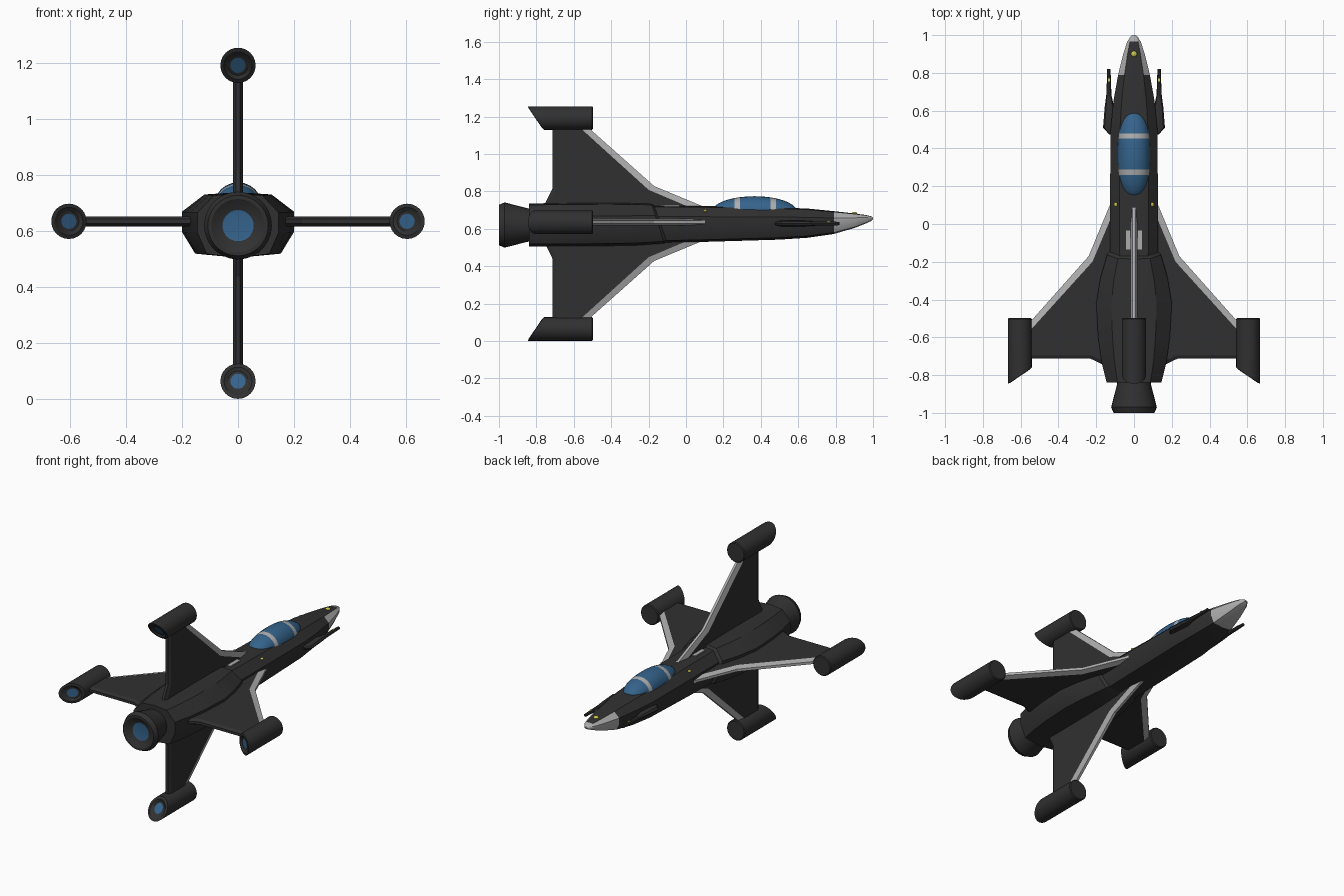
import bpy, bmesh, math
from mathutils import Vector

if "Cube" in bpy.data.objects:
    bpy.data.objects.remove(bpy.data.objects["Cube"])


def material(name, rgb):
    m = bpy.data.materials.new(name)
    m.diffuse_color = (*rgb, 1)
    m.use_nodes = True
    m.node_tree.nodes["Principled BSDF"].inputs["Base Color"].default_value = m.diffuse_color
    return m


DARK, LIGHT, BLUE, YELLOW = range(4)
MATS = [material("dark_hull", (0.03, 0.03, 0.03)),
        material("light_grey", (0.42, 0.42, 0.42)),
        material("blue_glass", (0.035, 0.125, 0.26)),
        material("yellow_lamp", (0.62, 0.57, 0.07))]


def finish(name, bm, angle=30):
    bmesh.ops.recalc_face_normals(bm, faces=bm.faces)
    me = bpy.data.meshes.new(name)
    bm.to_mesh(me)
    bm.free()
    for m in MATS:
        me.materials.append(m)
    ob = bpy.data.objects.new(name, me)
    bpy.context.collection.objects.link(ob)
    bpy.ops.object.select_all(action='DESELECT')
    ob.select_set(True)
    bpy.context.view_layer.objects.active = ob
    bpy.ops.object.shade_smooth_by_angle(angle=math.radians(angle))
    return ob


def loft(name, rings, rule=lambda i, j, c: DARK, angle=30):
    """Skin closed rings; rule(ring, segment, centre) picks the colour. Caps are ring -1 and last."""
    bm = bmesh.new()
    vs = [[bm.verts.new(p) for p in r] for r in rings]
    n = len(rings[0])

    def add(verts, i, j):
        f = bm.faces.new(verts)
        f.material_index = rule(i, j, f.calc_center_median())
    for i in range(len(vs) - 1):
        for j in range(n):
            k = (j + 1) % n
            add((vs[i][j], vs[i][k], vs[i + 1][k], vs[i + 1][j]), i, j)
    add(vs[0], -1, 0)
    add(vs[-1], len(vs) - 1, 0)
    return finish(name, bm, angle)


def ellipse(y, cx, cz, rx, rz, n):
    return [(cx + rx * math.cos(2 * math.pi * k / n), y, cz + rz * math.sin(2 * math.pi * k / n))
            for k in range(n)]


# Hull cross-section: right half, mirrored to the left
HALF = [(0, 1), (0.6, 0.93), (1, 0.4), (1, -0.22), (0.77, -0.88), (0, -1)]
SECTION = HALF + [(-x, z) for x, z in HALF[-2:0:-1]]


def hull_ring(y, hw, zb, zt, shear=0):
    return [(u * hw, y - shear * v, (zb + zt) / 2 + v * (zt - zb) / 2) for u, v in SECTION]


# Forward hull with light nose underside and dark wedge on top
def nose_rule(i, j, c):
    if c.y > 0.965:
        return LIGHT
    return LIGHT if c.y > 0.79 and j not in (0, 9) else DARK


loft("forward_hull", [hull_ring(*s) for s in [
    (-0.3, 0.125, 0.52, 0.726), (0.1, 0.127, 0.53, 0.722), (0.5, 0.124, 0.542, 0.714),
    (0.65, 0.109, 0.552, 0.708), (0.79, 0.084, 0.572, 0.694), (0.9, 0.057, 0.604, 0.682),
    (0.965, 0.036, 0.63, 0.673), (0.992, 0.019, 0.642, 0.666), (1.0, 0.007, 0.65, 0.659)]],
    nose_rule)

# Wider engine cowl at the rear
loft("engine_cowl", [hull_ring(*s) for s in [
    (-0.84, 0.145, 0.505, 0.735), (-0.73, 0.172, 0.505, 0.737), (-0.6, 0.19, 0.505, 0.738),
    (-0.42, 0.2, 0.507, 0.739), (-0.28, 0.178, 0.51, 0.738, 0.02),
    (-0.15, 0.142, 0.52, 0.735, 0.035), (-0.13, 0.12, 0.532, 0.72, 0.035)]])

# Main engine nozzle with blue glow
loft("engine_nozzle", [ellipse(y, 0, 0.62, r, r, 28) for y, r in [
    (-0.8, 0.085), (-0.85, 0.09), (-0.97, 0.121), (-1.0, 0.108), (-1.0, 0.095),
    (-0.975, 0.056), (-0.974, 0.05)]],
    lambda i, j, c: BLUE if i >= 5 else DARK)

# Canopy with two light frame bands
BANDS = [(0.26, 0.288), (0.452, 0.48)]
ys = [0.366 - 0.228 * math.cos(math.pi * k / 20) for k in range(1, 20)]
ys = sorted([y for y in ys if all(abs(y - b) > 0.008 for p in BANDS for b in p)]
            + [b for p in BANDS for b in p])
rings = []
for y in ys:
    u = abs(y - 0.366) / 0.228
    rings.append(ellipse(y, 0, 0.69, 0.086 * math.sqrt(1 - u ** 3),
                         0.084 * math.sqrt(1 - u * u), 24))
loft("canopy", rings,
     lambda i, j, c: LIGHT if any(a < c.y < b for a, b in BANDS) else BLUE, 40)

# Four wings (two flat, two upright) with light leading edges, and their tip pods
OUTER = [(0.047, 0.2), (0.088, 0.1), (0.2, -0.17), (0.52, -0.53),
         (0.52, -0.713), (0.19, -0.713), (0.11, -0.752), (0.02, -0.752)]
INNER = [(0.03, 0.14), (0.074, 0.05), (0.18, -0.2), (0.52, -0.575),
         (0.52, -0.695), (0.185, -0.695), (0.105, -0.735), (0.02, -0.735)]


def wing_and_pod(label, turn, shift, zc):
    ca, sa = round(math.cos(turn)), round(math.sin(turn))

    def place(r, y, t):
        r += shift
        return Vector((r * ca - t * sa, y, zc + r * sa + t * ca))

    loft(label + "_wing", [[place(r, y, t) for r, y in pts] for pts, t in [
        (INNER, -0.018), (OUTER, -0.008), (OUTER, 0.008), (INNER, 0.018)]],
        lambda i, j, c: LIGHT if j < 3 and 0 <= i < 3 else DARK, 15)

    def ring(radius, y, slant):
        out = []
        for k in range(24):
            a = 2 * math.pi * k / 24
            d = radius * math.cos(a)
            out.append(place(0.564 + d, y - slant * d, radius * math.sin(a)))
        return out
    loft(label + "_pod", [ring(0.058, -0.497, 0), ring(0.063, -0.502, 0),
                          ring(0.063, -0.803, 0.68), ring(0.05, -0.806, 0.68),
                          ring(0.036, -0.795, 0.68), ring(0.027, -0.795, 0.68)],
         lambda i, j, c: BLUE if i == 5 else DARK)


wing_and_pod("right", 0, 0.04, 0.635)
wing_and_pod("left", math.pi, 0.04, 0.635)
wing_and_pod("upper", math.pi / 2, 0, 0.628)
wing_and_pod("lower", -math.pi / 2, 0, 0.628)


def box(name, lo, hi, mat):
    x0, y0, z0 = lo
    x1, y1, z1 = hi
    loft(name, [[(x0, y, z0), (x1, y, z0), (x1, y, z1), (x0, y, z1)] for y in (y0, y1)],
         lambda i, j, c: mat)


def lamp(name, pos, r):
    bm = bmesh.new()
    bmesh.ops.create_uvsphere(bm, u_segments=12, v_segments=8, radius=r)
    bmesh.ops.scale(bm, vec=(1, 1, 0.6), verts=bm.verts)
    bmesh.ops.translate(bm, vec=pos, verts=bm.verts)
    for f in bm.faces:
        f.material_index = YELLOW
    finish(name, bm)


# Side guns, muzzle marks, lamps and spine vents
for side, s in (("right", 1), ("left", -1)):
    loft(side + "_gun", [ellipse(y, s * cx, 0.628, rx, rz, 8) for y, cx, rx, rz in [
        (0.475, 0.12, 0.012, 0.008), (0.51, 0.136, 0.028, 0.016), (0.62, 0.13, 0.025, 0.016),
        (0.68, 0.133, 0.014, 0.012), (0.75, 0.133, 0.011, 0.011), (0.82, 0.133, 0.009, 0.009)]])
    box(side + "_gun_mark", (s * 0.133 - 0.005, 0.755, 0.636), (s * 0.133 + 0.005, 0.77, 0.641),
        YELLOW)
    lamp(side + "_lamp", (s * 0.094, 0.103, 0.695), 0.012)
    box(side + "_spine_vent", (s * 0.03 - 0.012, -0.135, 0.717), (s * 0.03 + 0.012, -0.035, 0.726),
        LIGHT)
lamp("nose_lamp", (0, 0.9, 0.681), 0.016)
